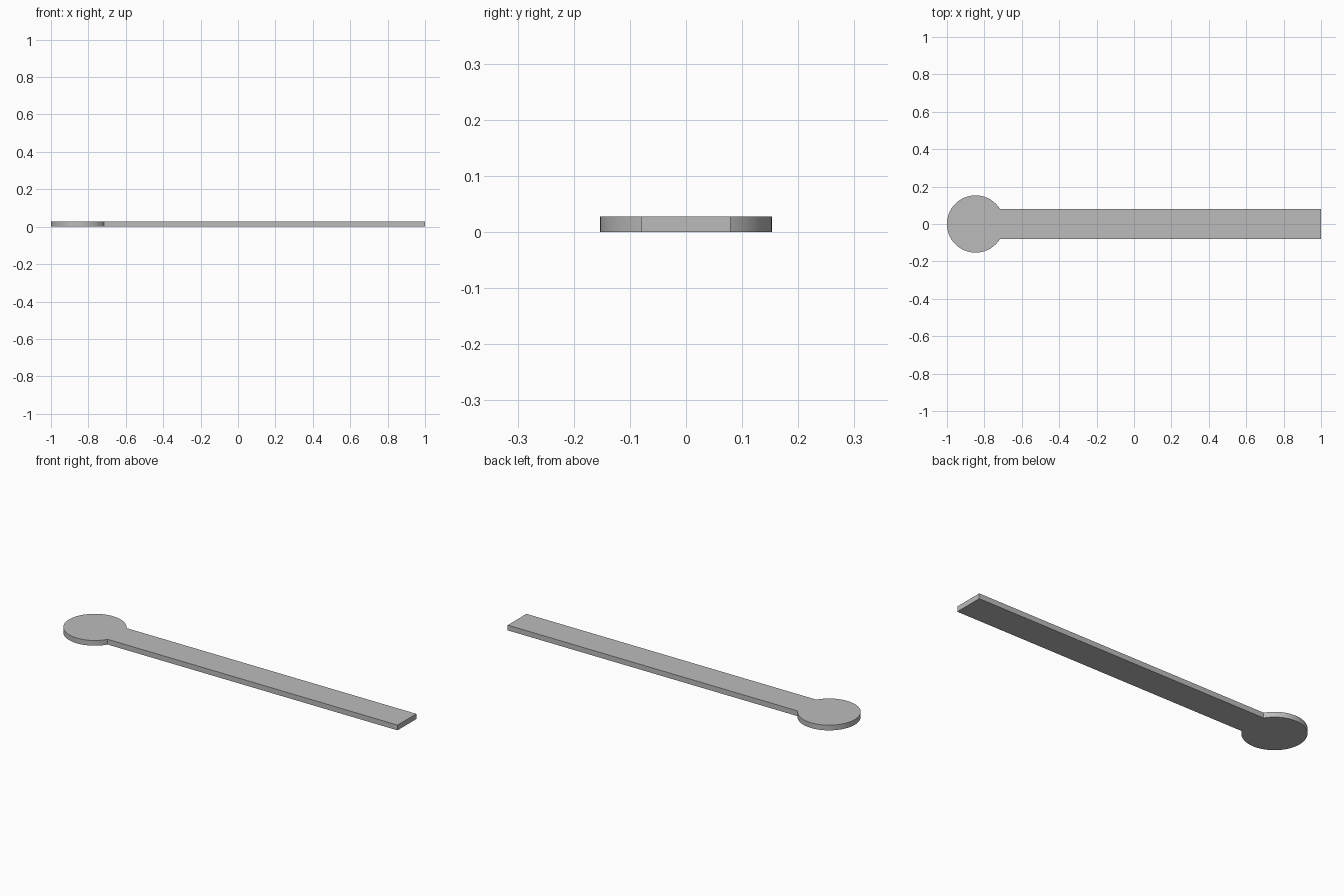
import bpy
import bmesh
import math

cube = bpy.data.objects.get("Cube")
if cube:
    bpy.data.objects.remove(cube, do_unlink=True)

RADIUS = 0.153
HALF_WIDTH = 0.079
THICKNESS = 0.028
SEGMENTS = 96
CENTRE_X = RADIUS - 1.0

# Plain grey material
grey = bpy.data.materials.new("plain grey")
grey.use_nodes = True
colour = (0.5, 0.5, 0.5, 1.0)
grey.diffuse_color = colour
grey.node_tree.nodes["Principled BSDF"].inputs["Base Color"].default_value = colour

# Outline: round head arc running from one bar edge to the other, then the bar end
start = math.asin(HALF_WIDTH / RADIUS)
sweep = 2 * (math.pi - start)
outline = []
for i in range(SEGMENTS + 1):
    a = start + sweep * i / SEGMENTS
    outline.append((CENTRE_X + RADIUS * math.cos(a), RADIUS * math.sin(a)))
outline += [(1.0, -HALF_WIDTH), (1.0, HALF_WIDTH)]

# Flat strip with round head, extruded to its thickness
bm = bmesh.new()
base = bm.faces.new([bm.verts.new((x, y, 0)) for x, y in outline])
top = bmesh.ops.extrude_face_region(bm, geom=[base], use_keep_orig=True)
top_verts = [g for g in top["geom"] if isinstance(g, bmesh.types.BMVert)]
bmesh.ops.translate(bm, verts=top_verts, vec=(0, 0, THICKNESS))
bmesh.ops.recalc_face_normals(bm, faces=bm.faces)
mesh = bpy.data.meshes.new("round_headed_strip")
bm.to_mesh(mesh)
bm.free()
mesh.materials.append(grey)

strip = bpy.data.objects.new("round_headed_strip", mesh)
bpy.context.collection.objects.link(strip)

# Smooth head rim with sharp borders
bpy.ops.object.select_all(action="DESELECT")
strip.select_set(True)
bpy.context.view_layer.objects.active = strip
bpy.ops.object.shade_smooth_by_angle(angle=math.radians(30))
